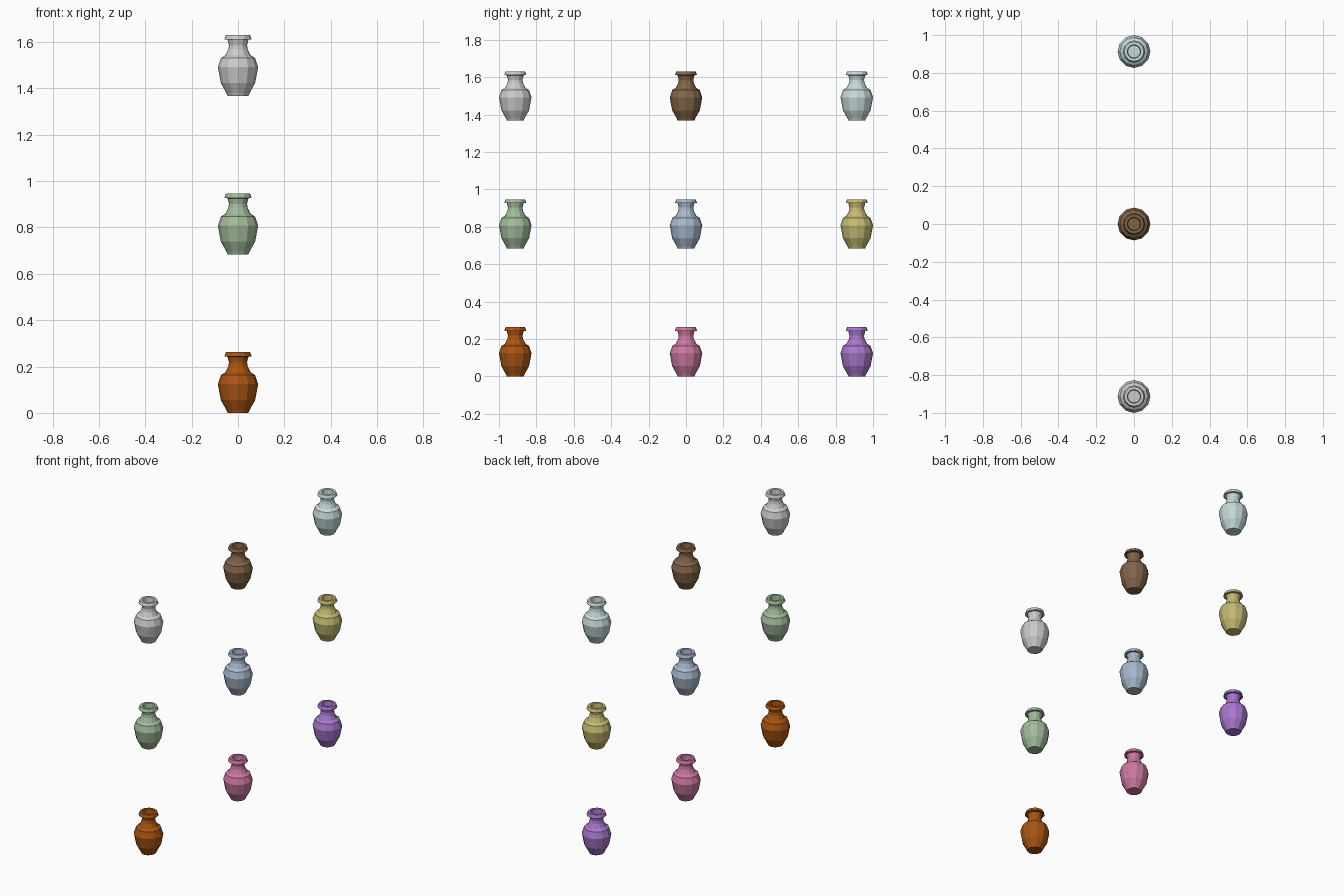
import bpy, bmesh, math

if "Cube" in bpy.data.objects:
    bpy.data.objects.remove(bpy.data.objects["Cube"])

SIDES = 12
# radius, height: outside from the foot up, over the lip, down the inside
PROFILE = [(0.045, 0.0), (0.050, 0.012), (0.074, 0.055), (0.087, 0.124),
           (0.078, 0.150), (0.074, 0.163), (0.055, 0.175), (0.042, 0.200),
           (0.039, 0.218), (0.045, 0.242), (0.059, 0.243), (0.052, 0.263),
           (0.036, 0.263), (0.032, 0.215), (0.048, 0.168), (0.078, 0.124),
           (0.066, 0.057), (0.040, 0.012)]


def vase(name, y, z, color):
    bm = bmesh.new()
    rings = []
    for r, h in PROFILE:
        rings.append([bm.verts.new((r * math.cos(2 * math.pi * i / SIDES),
                                    r * math.sin(2 * math.pi * i / SIDES), h))
                      for i in range(SIDES)])
    for a, b in zip(rings, rings[1:]):
        for i in range(SIDES):
            j = (i + 1) % SIDES
            bm.faces.new((a[i], a[j], b[j], b[i]))
    # closed foot and inner floor
    bm.faces.new(rings[0][::-1])
    bm.faces.new(rings[-1])
    mesh = bpy.data.meshes.new(name)
    bm.to_mesh(mesh)
    bm.free()
    mat = bpy.data.materials.new(name + "_glaze")
    mat.diffuse_color = (*color, 1)
    mat.use_nodes = True
    mat.node_tree.nodes["Principled BSDF"].inputs["Base Color"].default_value = mat.diffuse_color
    mesh.materials.append(mat)
    ob = bpy.data.objects.new(name, mesh)
    ob.location = (0, y, z)
    bpy.context.collection.objects.link(ob)


# three by three wall of vases, bottom row first
COLORS = [
    ("orange", (0.40, 0.09, 0.006)), ("pink", (0.60, 0.19, 0.36)), ("purple", (0.40, 0.19, 0.62)),
    ("green", (0.36, 0.50, 0.33)), ("blue", (0.39, 0.48, 0.60)), ("yellow", (0.55, 0.49, 0.17)),
    ("grey", (0.55, 0.55, 0.55)), ("brown", (0.22, 0.13, 0.065)), ("pale_blue", (0.56, 0.70, 0.69)),
]
for k, (label, color) in enumerate(COLORS):
    vase(label + "_vase", (k % 3 - 1) * 0.913, (k // 3) * 0.684, color)
